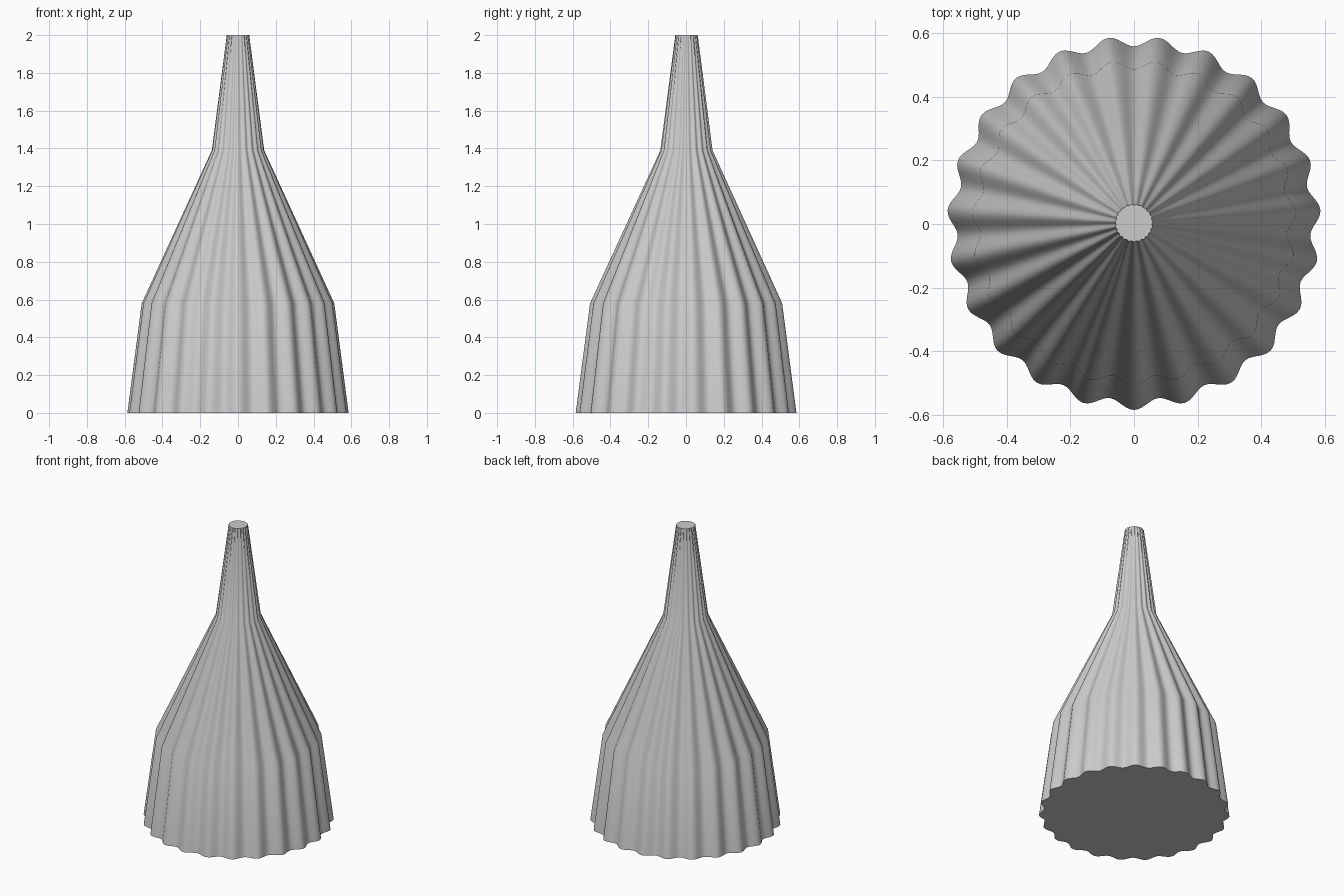
import bpy, bmesh, math

cube = bpy.data.objects.get("Cube")
if cube:
    bpy.data.objects.remove(cube, do_unlink=True)

FLUTES = 23
SEGMENTS = FLUTES * 12
DEPTH = 0.028          # flute depth relative to the radius
PROFILE = [(0.571, 0), (0.497, 0.58), (0.135, 1.39), (0.058, 2)]

# One flat grey
grey = bpy.data.materials.new("light_grey")
grey.use_nodes = True
colour = (0.6, 0.6, 0.6, 1)
grey.diffuse_color = colour
grey.node_tree.nodes["Principled BSDF"].inputs["Base Color"].default_value = colour

# Fluted, tapering body with a flat cap at both ends
bm = bmesh.new()
rings = []
for radius, z in PROFILE:
    ring = []
    for i in range(SEGMENTS):
        a = math.tau * i / SEGMENTS
        r = radius * (1 + DEPTH * math.cos(FLUTES * a))
        # a flute crest faces the front
        ring.append(bm.verts.new((r * math.sin(a), 0.003 - r * math.cos(a), z)))
    rings.append(ring)
for low, high in zip(rings, rings[1:]):
    for i in range(SEGMENTS):
        j = (i + 1) % SEGMENTS
        bm.faces.new((low[i], low[j], high[j], high[i]))
bm.faces.new(rings[0][::-1])
bm.faces.new(rings[-1])

mesh = bpy.data.meshes.new("fluted_nozzle")
bm.to_mesh(mesh)
bm.free()
mesh.materials.append(grey)
nozzle = bpy.data.objects.new("fluted_nozzle", mesh)
bpy.context.collection.objects.link(nozzle)

# Smooth flutes, sharp cap rims
bpy.ops.object.select_all(action="DESELECT")
nozzle.select_set(True)
bpy.context.view_layer.objects.active = nozzle
bpy.ops.object.shade_smooth_by_angle(angle=math.radians(40))
